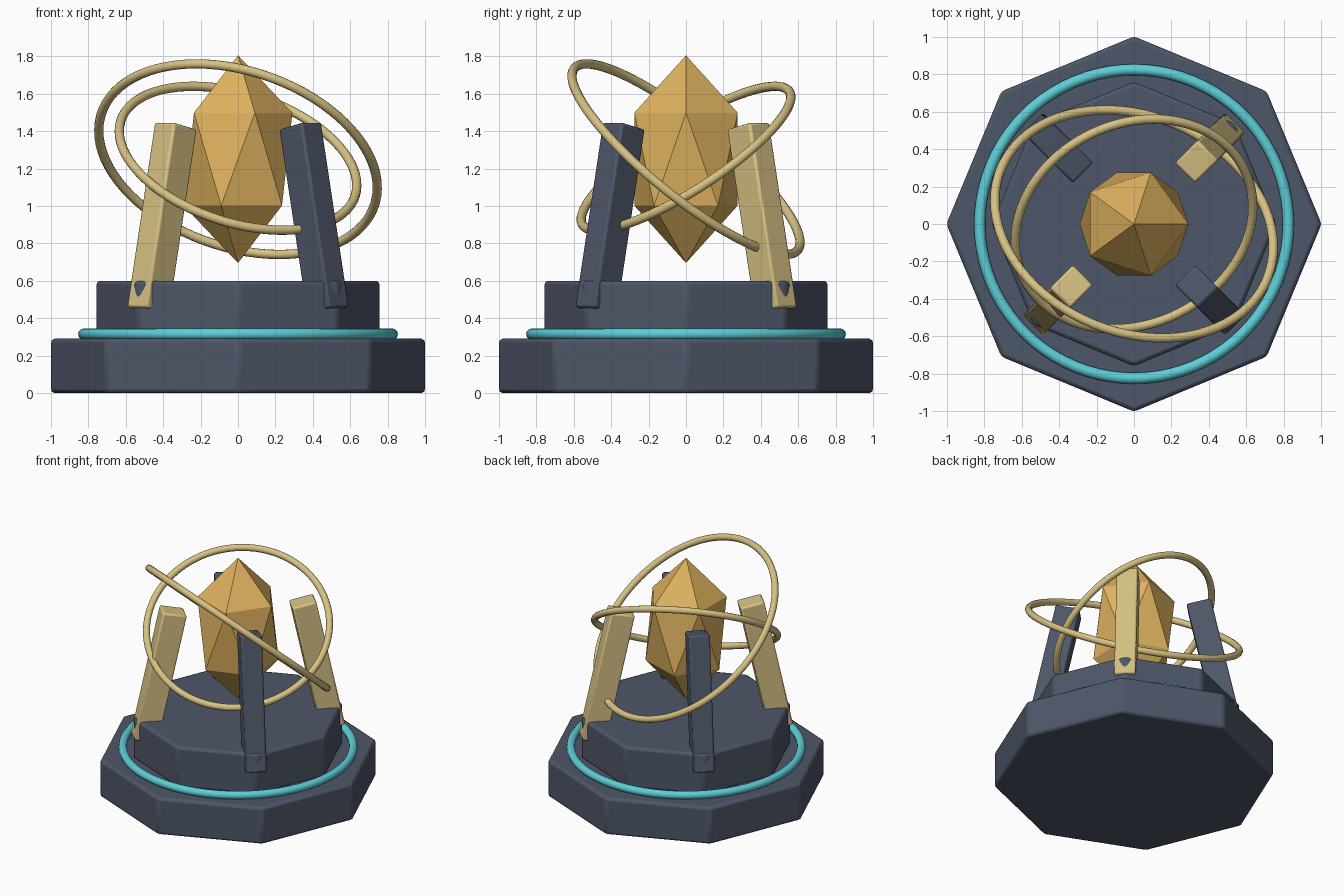
import bpy, math
from mathutils import Matrix, Vector

if "Cube" in bpy.data.objects:
    bpy.data.objects.remove(bpy.data.objects["Cube"])


def material(name, rgb):
    m = bpy.data.materials.new(name)
    m.diffuse_color = (*rgb, 1)
    m.use_nodes = True
    m.node_tree.nodes["Principled BSDF"].inputs["Base Color"].default_value = m.diffuse_color
    return m


slate = material("dark_slate", (0.076, 0.093, 0.138))
pale_gold = material("pale_gold", (0.68, 0.54, 0.23))
amber = material("amber", (0.74, 0.45, 0.115))
teal = material("teal", (0.11, 0.62, 0.68))


def finish(name, mat, bevel=0.0, smooth=True):
    """Name and colour the active object, optionally with rounded edges."""
    o = bpy.context.object
    o.name = name
    o.data.materials.clear()
    o.data.materials.append(mat)
    if bevel:
        b = o.modifiers.new("rounded_edges", 'BEVEL')
        b.width = bevel
        b.segments = 2
        b.limit_method = 'ANGLE'
        b.angle_limit = math.radians(30)
    if smooth:
        bpy.ops.object.shade_smooth_by_angle(angle=math.radians(30))
    return o


def octagon(name, radius, z0, z1):
    bpy.ops.mesh.primitive_cylinder_add(vertices=8, radius=radius, depth=z1 - z0,
                                        location=(0, 0, (z0 + z1) / 2))
    finish(name, slate, 0.02)


def ring(name, mat, radius, tube, z, normal=(0, 0, 1)):
    bpy.ops.mesh.primitive_torus_add(major_radius=radius, minor_radius=tube,
                                     major_segments=80, minor_segments=12,
                                     location=(0, 0, z),
                                     rotation=Vector(normal).to_track_quat('Z', 'Y').to_euler())
    finish(name, mat, smooth=False)
    bpy.ops.object.shade_smooth()


def pillar(name, angle, mat):
    """Square post at an octagon corner, leaning toward the crystal."""
    bpy.ops.mesh.primitive_cube_add(size=1)
    o = finish(name, mat, 0.013)
    o.data.transform(Matrix.Diagonal((0.178, 0.153, 1.01, 1)))
    o.data.transform(Matrix.Rotation(math.radians(angle), 4, 'Z')
                     @ Matrix.Translation((0.575, 0, 0.946 - 0.0))
                     @ Matrix.Rotation(math.radians(-12), 4, 'Y'))
    o.location.z = -0.012


# Stepped octagonal pedestal and glowing trim
octagon("base", 1.003, 0.0, 0.29)
octagon("upper_tier", 0.76, 0.28, 0.60)
ring("trim_ring", teal, 0.825, 0.03, 0.315)

# Four leaning pillars in alternating colours
pillar("back_right_pillar", 45, pale_gold)
pillar("back_left_pillar", 135, slate)
pillar("front_left_pillar", 225, pale_gold)
pillar("front_right_pillar", 315, slate)

# Stretched faceted crystal
bpy.ops.mesh.primitive_ico_sphere_add(subdivisions=1, radius=1, location=(0, 0, 1.25))
crystal = finish("crystal", amber, smooth=False)
crystal.data.transform(Matrix.Diagonal((0.325, 0.325, 0.555, 1)))

# Two tilted orbit rings
ring("outer_orbit_ring", pale_gold, 0.77, 0.025, 1.25, (0.255, 0.611, 0.75))
ring("inner_orbit_ring", pale_gold, 0.658, 0.025, 1.255, (0.261, -0.523, 0.811))
